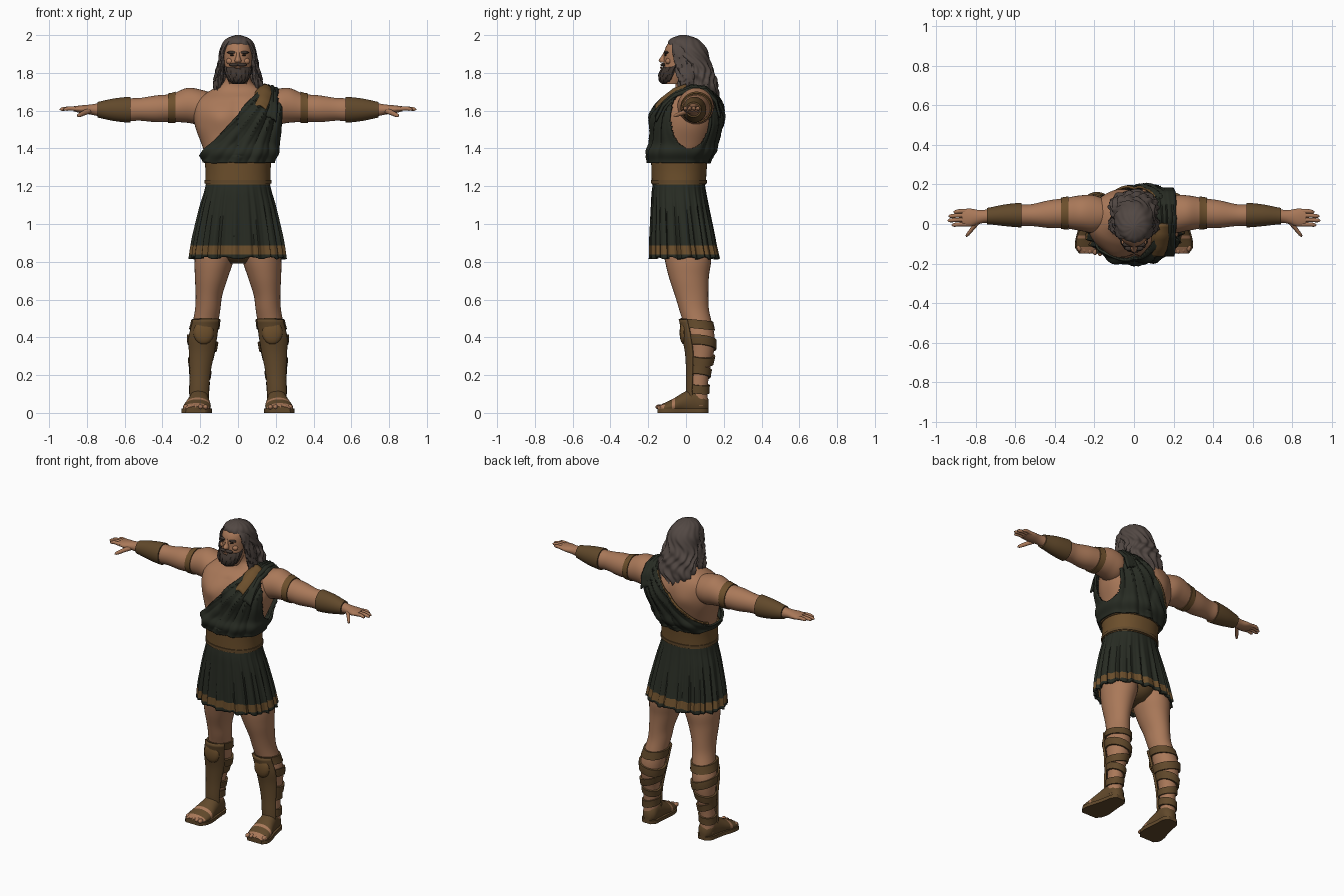
import bpy, bmesh, math
from mathutils import Vector

if "Cube" in bpy.data.objects:
    bpy.data.objects.remove(bpy.data.objects["Cube"])

def material(name, rgb):
    m = bpy.data.materials.new(name)
    m.diffuse_color = (*rgb, 1)
    m.use_nodes = True
    m.node_tree.nodes["Principled BSDF"].inputs["Base Color"].default_value = m.diffuse_color
    return m

SKIN = material("skin", (.40, .19, .10))
HAIR = material("hair", (.085, .065, .057))
BEARD = material("beard", (.05, .036, .029))
CLOTH = material("dark_cloth", (.021, .025, .017))
LEATHER = material("leather", (.15, .078, .025))
STRAP = material("strap_leather", (.12, .066, .024))
DARK = material("dark_brown", (.025, .015, .01))
AX = {"x": (0, 1, 2), "y": (1, 0, 2), "z": (2, 0, 1)}

def sample(rings, t):
    """Smooth interpolation of ring values at position t."""
    n = len(rings)
    i = 0
    while i < n - 2 and t > rings[i + 1][0]:
        i += 1
    a, b = rings[i], rings[i + 1]
    h = b[0] - a[0]
    s = (t - a[0]) / h
    p, q = rings[max(i - 1, 0)], rings[min(i + 2, n - 1)]
    out = []
    for k in range(1, 5):
        m0 = (b[k] - p[k]) / (b[0] - p[0]) * h
        m1 = (q[k] - a[k]) / (q[0] - a[0]) * h
        out.append((2*s**3 - 3*s*s + 1)*a[k] + (s**3 - 2*s*s + s)*m0
                   + (3*s*s - 2*s**3)*b[k] + (s**3 - s*s)*m1)
    return out

def finish(name, bm, mats, rule=None, mirror=False, solid=0, angle=50):
    bmesh.ops.recalc_face_normals(bm, faces=bm.faces)
    if rule:
        for f in bm.faces:
            f.material_index = rule(f.calc_center_median())
    me = bpy.data.meshes.new(name)
    bm.to_mesh(me)
    bm.free()
    for m in mats:
        me.materials.append(m)
    me.shade_smooth()
    me.set_sharp_from_angle(angle=math.radians(angle))
    ob = bpy.data.objects.new(name, me)
    bpy.context.collection.objects.link(ob)
    if solid:
        md = ob.modifiers.new("thickness", "SOLIDIFY")
        md.thickness = solid
        md.offset = -1
    if mirror:
        ob.modifiers.new("mirror", "MIRROR")
    return ob

def loft(name, rings, mats, axis="z", n=32, steps=24, span=None, off=0, power=2,
         arc=None, fn=None, keep=None, cuts=(), cap=True, **kw):
    """Skin of elliptic rings (t, a, b, ra, rb) along an axis."""
    bm = bmesh.new()
    t0, t1 = span or (rings[0][0], rings[-1][0])
    a0, a1 = arc or (0, math.tau)
    it, ia, ib = AX[axis]
    rows = []
    for i in range(steps + 1):
        t = t0 + (t1 - t0) * i / steps
        a, b, ra, rb = sample(rings, t)
        ra, rb = max(ra, .002) + off, max(rb, .002) + off
        row = []
        for j in range(n + (1 if arc else 0)):
            g = a0 + (a1 - a0) * j / n
            c, s = math.cos(g), math.sin(g)
            co = Vector((0, 0, 0))
            co[it] = t
            co[ia] = a + ra * math.copysign(abs(c) ** (2 / power), c)
            co[ib] = b + rb * math.copysign(abs(s) ** (2 / power), s)
            if fn:
                co = fn(co, g, Vector((c, s, 0)))
            row.append(bm.verts.new(co))
        rows.append(row)
    m = len(rows[0])
    for r, q in zip(rows, rows[1:]):
        for j in range(n):
            bm.faces.new((r[j], r[(j + 1) % m], q[(j + 1) % m], q[j]))
    if cap and not arc:
        bm.faces.new(rows[0][::-1])
        bm.faces.new(rows[-1])
    for co, no, clear in cuts:
        bmesh.ops.bisect_plane(bm, geom=bm.verts[:] + bm.edges[:] + bm.faces[:],
                               plane_co=co, plane_no=no, clear_outer=clear)
    if keep:
        bad = [f for f in bm.faces if not keep(f.calc_center_median())]
        bmesh.ops.delete(bm, geom=bad, context="FACES")
    return finish(name, bm, mats if isinstance(mats, list) else [mats], **kw)

def blob(name, pos, size, mat, mirror=False):
    bm = bmesh.new()
    bmesh.ops.create_uvsphere(bm, u_segments=16, v_segments=10, radius=1)
    for v in bm.verts:
        v.co = Vector(pos) + Vector([v.co[k] * size[k] for k in range(3)])
    return finish(name, bm, [mat], mirror=mirror)

# Torso and neck, with chest and back relief
TORSO = [(1.18, 0, -.04, .16, .13), (1.34, 0, -.037, .168, .138), (1.42, 0, -.015, .192, .152),
         (1.52, 0, .003, .228, .163), (1.6, 0, .012, .235, .16), (1.66, 0, .025, .215, .135),
         (1.705, 0, .035, .15, .1), (1.74, 0, .02, .085, .075), (1.78, 0, .005, .066, .068),
         (1.86, 0, -.005, .06, .06)]

def relief(co, g, d):
    pec = math.exp(-((abs(co.x) - .095) / .06) ** 2 - ((co.z - 1.56) / .06) ** 2)
    co.y += (-.02 * pec if d.y < 0 else .01 * pec) * min(1, abs(d.y) * 2)
    groove = math.exp(-(co.x / .018) ** 2) * (1.36 < co.z < 1.66)
    co.y -= .008 * groove * math.copysign(1, d.y)
    return co

loft("torso", TORSO, SKIN, n=64, steps=60, power=2.3, fn=relief)

# Draped cloth over one shoulder with folds fanning out from it
EDGE = Vector((-1.08, 0, 1)).normalized()

def folds(co, g, d):
    co = relief(co, g, d)
    fan = math.atan2(co.x - .24, 1.78 - co.z)
    co += d * (.006 * math.sin(fan * 34) + .003 * math.sin(fan * 71 + 1))
    co += d * .014 * math.exp(-((co.z - 1.38) / .03) ** 2)
    return co

def outside_armhole(c):
    return not (c.x > .1 and ((c.y - .02) / .1) ** 2 + ((c.z - 1.56) / .16) ** 2 < 1)

loft("draped_top", TORSO, CLOTH, n=160, steps=70, span=(1.325, 1.7), off=.013, power=2.3,
     fn=folds, keep=outside_armhole, cuts=[((-.18, 0, 1.385), EDGE, True)], cap=False, solid=.012)
loft("drape_edge_trim", TORSO, LEATHER, n=96, steps=60, span=(1.34, 1.7), off=.022, power=2.3,
     fn=relief, keep=lambda c: c.y > .03, cap=False, solid=.012,
     cuts=[((-.18, 0, 1.395), EDGE, True), ((-.18, 0, 1.368), -EDGE, True)])

# Shoulder ribbons
def ribbon(name, pts, mat, ripple=0):
    """Band across x through (y, x, z, half width, unused) stations."""
    bm = bmesh.new()
    rows = []
    for i in range(len(pts) * 4 - 3):
        k, f = divmod(i / 4, 1)
        p, q = Vector(pts[int(k)]), Vector(pts[min(int(k) + 1, len(pts) - 1)])
        y, x, z, w = p.lerp(q, f)
        rows.append([bm.verts.new((x + w * u / 8, y, z - .012 * (u / 8) ** 2 * 2
                                   + ripple * math.sin(u * 2.2))) for u in range(-8, 9)])
    for r, q in zip(rows, rows[1:]):
        for j in range(16):
            bm.faces.new((r[j], r[j + 1], q[j + 1], q[j]))
    finish(name, bm, [mat], solid=.012)

ribbon("shoulder_cloth", [(-.165, .145, 1.57, .06), (-.125, .15, 1.65, .06), (-.06, .15, 1.705, .06),
       (.03, .155, 1.738, .065), (.11, .15, 1.728, .065), (.165, .14, 1.67, .07), (.185, .12, 1.59, .08)],
       CLOTH, .004)
ribbon("shoulder_strap", [(-.165, .115, 1.63, .035), (-.13, .125, 1.67, .042), (-.065, .135, 1.72, .045),
       (.0, .14, 1.743, .04)], LEATHER)

# Belt with raised rims
BELT = [(1.21, 0, -.038, .172, .143), (1.28, 0, -.037, .172, .146), (1.345, 0, -.035, .178, .15)]
loft("belt", BELT, LEATHER, n=64, steps=8, power=2.2)
for k, z in enumerate((1.215, 1.322)):
    loft("belt_rim_%d" % k, BELT, STRAP, n=64, steps=2, span=(z, z + .018), off=.005, power=2.2)

# Pleated skirt with a coloured hem
SKIRT = [(.82, 0, -.008, .252, .18), (.9, 0, -.016, .24, .17), (1.0, 0, -.024, .22, .16),
         (1.1, 0, -.032, .198, .15), (1.17, 0, -.037, .178, .143), (1.23, 0, -.038, .165, .135)]

def pleats(co, g, d):
    low = min(1, (1.24 - co.z) / .3)
    co += d * low * (.007 * math.sin(g * 26) + .004 * math.sin(g * 43 + 2))
    co.z += .006 * math.sin(g * 13) * low
    return co

loft("skirt", SKIRT, [CLOTH, LEATHER], n=192, steps=41, power=2.25, fn=pleats, cap=False, solid=.012,
     cuts=[((0, 0, .838), (0, 0, 1), False), ((0, 0, .885), (0, 0, 1), False)],
     rule=lambda c: 1 if .838 < c.z < .885 else 0)
loft("undergarment", [(.79, 0, .0, .05, .07), (.84, 0, .0, .12, .12), (.95, 0, -.02, .18, .135),
     (1.2, 0, -.035, .155, .125)], STRAP, steps=12)

# Arms
ARM = [(.1, .045, 1.62, .06, .06), (.2, .05, 1.62, .095, .092), (.27, .055, 1.628, .09, .092),
       (.35, .055, 1.615, .076, .074), (.43, .05, 1.61, .07, .071), (.52, .045, 1.607, .055, .06),
       (.58, .045, 1.605, .054, .06), (.66, .044, 1.605, .046, .051), (.74, .04, 1.605, .034, .034),
       (.785, .036, 1.606, .035, .026), (.83, .032, 1.607, .046, .021), (.87, .033, 1.61, .042, .013)]
loft("arms", ARM, SKIN, axis="x", steps=56, mirror=True)
loft("bracers", ARM, STRAP, axis="x", steps=12, span=(.57, .745), off=.008, mirror=True)
loft("arm_bands", ARM, LEATHER, axis="x", steps=4, span=(.332, .37), off=.006, mirror=True)
for k, (y, tip) in enumerate([(-.002, .925), (.021, .945), (.043, .94), (.064, .915)]):
    loft("finger_%d" % k, [(.85, y, 1.608, .011, .012), (.89, y, 1.612, .0105, .011),
         (tip - .01, y - .003, 1.608, .009, .009), (tip, y - .003, 1.607, .002, .002)],
         SKIN, axis="x", n=10, steps=10, mirror=True)
loft("thumb", [(-.065, .848, 1.572, .003, .003), (-.055, .842, 1.575, .01, .01),
     (-.02, .815, 1.588, .013, .013), (.015, .785, 1.602, .018, .016)],
     SKIN, axis="y", n=10, steps=10, mirror=True)

# Legs
LEG = [(.04, .207, .07, .044, .048), (.12, .205, .066, .044, .048), (.22, .2, .072, .049, .053),
       (.32, .192, .08, .064, .067), (.4, .186, .075, .073, .077), (.48, .172, .06, .068, .076),
       (.55, .16, .042, .067, .079), (.62, .154, .03, .07, .088), (.72, .14, .015, .088, .106),
       (.82, .125, .01, .103, .123), (1.0, .1, -.01, .085, .115)]
loft("legs", LEG, SKIN, steps=50, mirror=True)

# Wrapped calf straps and shin guards
for k, (z0, z1, tilt) in enumerate([(.445, .492, 0), (.345, .395, .25), (.265, .31, -.25),
                                    (.19, .232, .25), (.11, .155, -.15)]):
    def slant(co, g, d, tilt=tilt):
        co.z += tilt * (co.x - .19) + .1 * (.07 - co.y)
        return co
    loft("calf_strap_%d" % k, LEG, STRAP, steps=4, span=(z0, z1), off=.01, fn=slant, mirror=True)
loft("shin_guards", LEG, STRAP, n=16, steps=24, span=(.07, .495), off=.019,
     arc=(math.radians(-145), math.radians(-35)), mirror=True, solid=.014)
blob("knee_guards", (.182, -.012, .425), (.054, .022, .062), LEATHER, True)

# Sandals
FOOT = [(-.15, .225, .02, .045, .014), (-.12, .223, .026, .068, .024), (-.07, .216, .034, .072, .04),
        (-.01, .209, .05, .06, .06), (.045, .205, .058, .051, .075), (.095, .202, .052, .044, .058),
        (.12, .202, .04, .02, .03)]

def flat_bottom(co, g, d):
    co.z = max(co.z, .004)
    return co

def sole_shape(co, g, d):
    co.z = .022 if d.y > 0 else 0
    return co

loft("sandals", FOOT, [STRAP, SKIN], axis="y", steps=32, fn=flat_bottom, mirror=True,
     rule=lambda c: 1 if c.z > .02 and (-.15 < c.y < -.115 or -.075 < c.y < -.055) else 0)
loft("sandal_soles", FOOT, STRAP, axis="y", steps=20, off=.007, fn=sole_shape, mirror=True)
for k in range(5):
    blob("toe_%d" % k, (.172 + .026 * k, -.143 + .006 * k, .031), (.0135, .02, .013), SKIN, True)

# Head and face
loft("head", [(1.74, 0, -.065, .045, .05), (1.8, 0, -.045, .066, .08), (1.86, 0, -.033, .074, .085),
     (1.92, 0, -.028, .075, .085), (1.96, 0, -.02, .062, .07), (1.985, 0, -.01, .03, .035)], SKIN)
loft("nose", [(1.855, 0, -.118, .016, .018), (1.866, 0, -.12, .018, .025), (1.885, 0, -.114, .011, .018),
     (1.915, 0, -.105, .009, .01)], SKIN, n=12, steps=10)
blob("brow_ridges", (.03, -.103, 1.908), (.028, .014, .008), BEARD, True)
blob("eyes", (.03, -.108, 1.894), (.013, .006, .005), DARK, True)
blob("cheeks", (.042, -.093, 1.862), (.022, .016, .017), SKIN, True)

# Beard and moustache
def wisps(co, g, d):
    co += d * .003 * math.sin(g * 18 + co.z * 60)
    co.z += max(0, co.y + .075) * .7
    return co

loft("beard", [(1.742, 0, -.1, .025, .025), (1.757, 0, -.095, .048, .045), (1.79, 0, -.078, .066, .067),
     (1.815, 0, -.064, .073, .07), (1.83, 0, -.055, .072, .068)], BEARD, n=48, steps=14, fn=wisps)
blob("moustache", (.021, -.122, 1.843), (.027, .014, .009), BEARD, True)
blob("lips", (0, -.133, 1.828), (.018, .006, .005), SKIN)

# Long wavy hair
def waves(co, g, d):
    low = min(1, max(.25, (1.98 - co.z) / .15))
    co += d * low * (.006 * math.sin(g * 13 + 4 * math.sin(co.z * 30)) + .004 * math.sin(co.z * 75 + g * 5))
    return co

loft("hair", [(1.635, 0, .135, .055, .025), (1.665, 0, .12, .095, .045), (1.7, 0, .1, .122, .07),
     (1.78, 0, .078, .119, .076), (1.86, 0, .04, .104, .087), (1.92, 0, .015, .096, .098),
     (1.96, 0, -.004, .08, .09), (1.985, 0, -.012, .055, .063), (2.0, 0, -.015, .012, .015)],
     HAIR, n=80, steps=60, fn=waves)
loft("side_locks", [(1.68, .108, .0, .008, .012), (1.72, .108, .0, .02, .035), (1.78, .1, -.0, .022, .045),
     (1.86, .087, -.015, .016, .045), (1.93, .073, -.03, .014, .045), (1.965, .05, -.03, .012, .04)],
     HAIR, n=20, steps=30, fn=waves, mirror=True)
